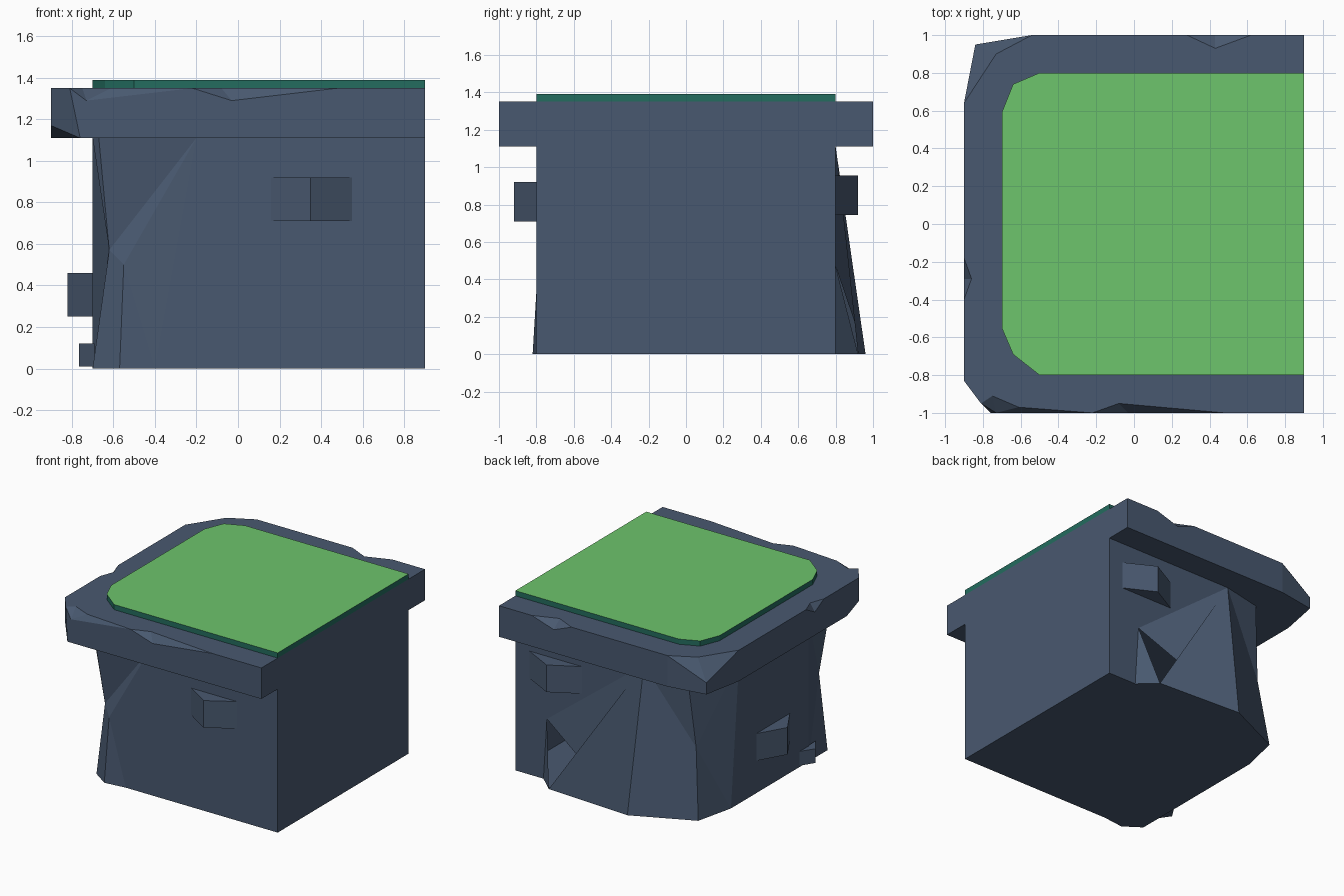
import bpy, bmesh

if "Cube" in bpy.data.objects:
    bpy.data.objects.remove(bpy.data.objects["Cube"])

def material(name, rgb):
    m = bpy.data.materials.new(name)
    m.diffuse_color = (*rgb, 1)
    m.use_nodes = True
    m.node_tree.nodes["Principled BSDF"].inputs["Base Color"].default_value = m.diffuse_color
    return m

STONE = material("slate_stone", (0.066, 0.099, 0.160))
GRASS = material("grass_green", (0.155, 0.555, 0.150))
EDGE = material("grass_edge_teal", (0.017, 0.150, 0.114))

def build(name, verts, faces, mats):
    me = bpy.data.meshes.new(name)
    me.from_pydata(verts, [], faces)
    bm = bmesh.new()
    bm.from_mesh(me)
    bmesh.ops.recalc_face_normals(bm, faces=bm.faces)
    bm.to_mesh(me)
    bm.free()
    for m in mats:
        me.materials.append(m)
    ob = bpy.data.objects.new(name, me)
    bpy.context.collection.objects.link(ob)
    return ob

def faceted(name, points, faces):
    """Faceted rock: points keyed by letter, each face a word of letters."""
    keys = list(points)
    return build(name, list(points.values()),
                 [[keys.index(c) for c in f] for f in faces.split()], [STONE])

def prism(name, outline, z0, z1, mats):
    n = len(outline)
    verts = [(x, y, z) for z in (z0, z1) for x, y in outline]
    faces = [list(range(n)), list(range(n, 2 * n))]
    faces += [(i, (i + 1) % n, n + (i + 1) % n, n + i) for i in range(n)]
    return build(name, verts, faces, mats)

def level(letters, z, xy):
    return {c: (x, y, z) for c, (x, y) in zip(letters, xy)}

# Rock body: bottom outline, a few chipped points midway, top outline
body = level("abcdefgkhij", 0, [
    (.9, -.8), (.9, .8), (.66, .8), (.53, .92), (-.17, .96), (-.63, .75),
    (-.7, .45), (-.7, -.5), (-.7, -.73), (-.57, -.82), (-.4, -.8)])
body.update(level("ABEFGKHIJ", 1.11, [
    (.9, -.8), (.9, .8), (-.2, .8), (-.52, .73), (-.7, .35), (-.7, -.5),
    (-.7, -.77), (-.67, -.8), (-.2, -.8)]))
body.update(p=(.63, .8, .47), v=(-.57, .69, .53),
            m=(-.62, -.74, .57), n=(-.55, -.79, .5))
faceted("cliff_body", body,
        "abBA bcpEB cdp depE efvE EvF fgv gGv vGF gkKG khm kmK KmH HmI "
        "hinm ImJ mnJ njJ nij jaAJ abcdefgkhij ABEFGKHIJ")

# Overhanging ledge with chipped edges and corners
ledge = level("ABCDEFGHIJKLMNOPQR", 1.35, [
    (.9, -1), (.9, 1), (.62, 1), (.43, .93), (.28, 1), (-.54, 1), (-.73, .9),
    (-.9, .64), (-.9, -.18), (-.86, -.29), (-.9, -.4), (-.9, -.83),
    (-.81, -.95), (-.75, -.91), (-.61, -.97), (-.22, -1), (-.08, -.95), (.48, -1)])
ledge.update(level("abfhikm", 1.11, [
    (.9, -1), (.9, 1), (-.54, 1), (-.84, .95), (-.9, .64), (-.9, -.68), (-.76, -1)]))
ledge.update(c=(.43, 1, 1.29), g=(-.84, .95, 1.2), j=(-.9, -.29, 1.29),
             l=(-.9, -.83, 1.17), n=(-.73, -1, 1.29), q=(-.03, -1, 1.29))
faceted("cliff_ledge", ledge,
        "ABCDEFGHIJKLMNOPQR abBA bfFEcCB CcD DcE FfhgF".replace("FfhgF", "Ffhg")
        + " FgG GgH ghiH HiklLKjI IjJ JjK lkm LlmM maARqPnM MnN NnO OnP RqQ QqP amkihfb")

# Grass plate: bright top, teal rim
grass = prism("grass_top", [(.9, -.8), (.9, .8), (-.5, .8), (-.64, .74), (-.7, .59),
                            (-.7, -.55), (-.64, -.69), (-.5, -.8)], 1.35, 1.39, [EDGE, GRASS])
for p in grass.data.polygons:
    p.material_index = 1 if p.normal.z > .5 else 0

# Wedge stones sticking out of the walls
prism("front_stone", [(.16, -.8), (.35, -.92), (.55, -.8)], .71, .92, [STONE])
prism("back_stone", [(.33, .8), (.55, .92), (.78, .8)], .745, .955, [STONE])
prism("left_stone", [(-.7, .14), (-.82, -.07), (-.7, -.27)], .25, .46, [STONE])
prism("left_small_stone", [(-.7, -.39), (-.765, -.49), (-.69, -.6)], .01, .12, [STONE])
